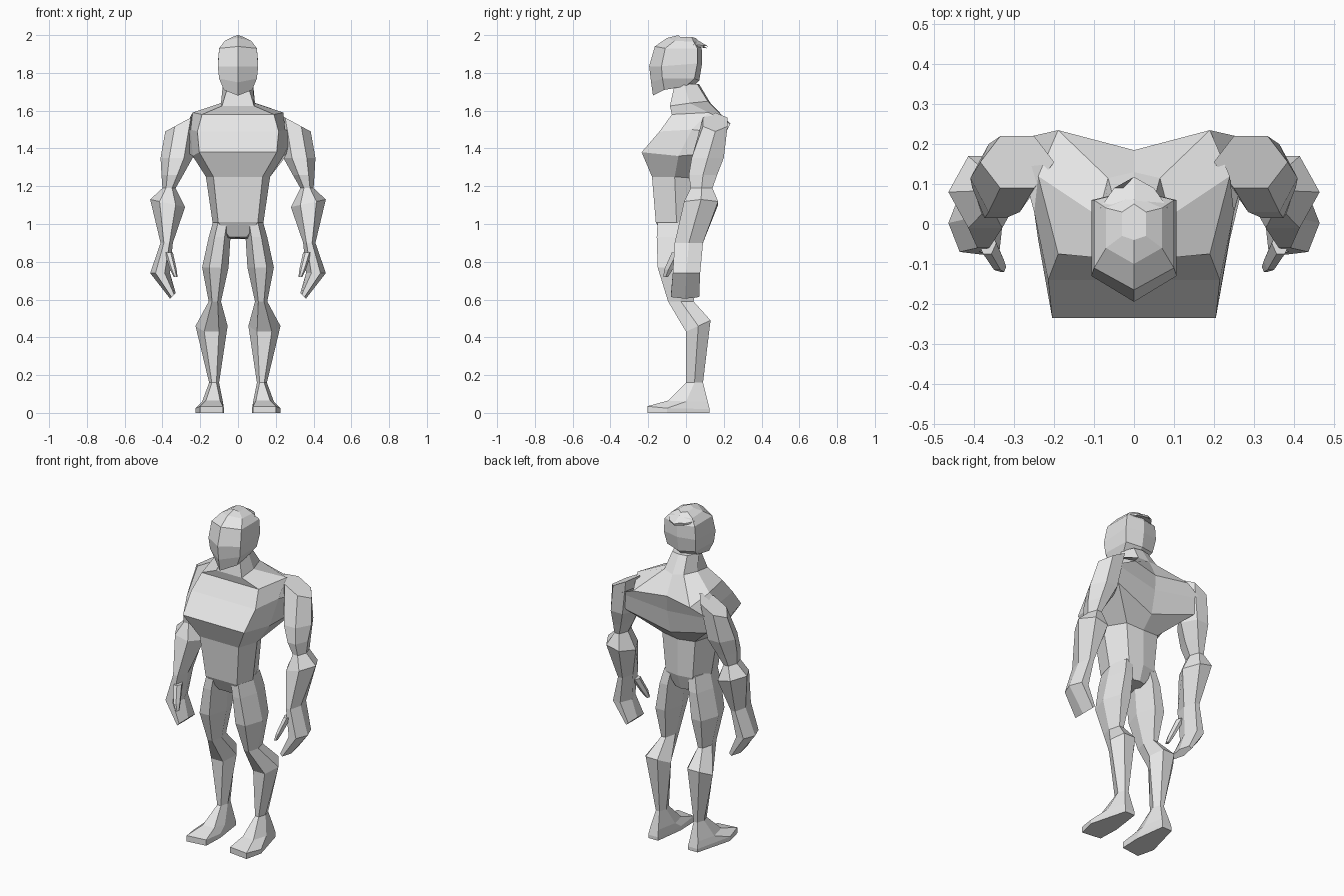
import bpy
import bmesh

default_cube = bpy.data.objects.get("Cube")
if default_cube:
    bpy.data.objects.remove(default_cube, do_unlink=True)

# One plain clay material
CLAY_VALUE = 0.8
clay = bpy.data.materials.new("light_grey_clay")
clay.use_nodes = True
clay_colour = (CLAY_VALUE, CLAY_VALUE, CLAY_VALUE, 1)
clay.diffuse_color = clay_colour
for node in clay.node_tree.nodes:
    if node.type == 'BSDF_PRINCIPLED':
        node.inputs["Base Color"].default_value = clay_colour


def loft(name, rings, mirrored=False):
    """Skin a stack of equal-sized point rings, close both ends, keep it flat shaded."""
    bm = bmesh.new()
    layers = [[bm.verts.new(point) for point in ring] for ring in rings]
    count = len(layers[0])
    for lower, upper in zip(layers, layers[1:]):
        for i in range(count):
            j = (i + 1) % count
            bm.faces.new((lower[i], lower[j], upper[j], upper[i]))
    bm.faces.new(layers[0])
    bm.faces.new(layers[-1])
    bmesh.ops.recalc_face_normals(bm, faces=bm.faces)
    mesh = bpy.data.meshes.new(name)
    bm.to_mesh(mesh)
    bm.free()
    mesh.materials.append(clay)
    obj = bpy.data.objects.new(name, mesh)
    bpy.context.scene.collection.objects.link(obj)
    if mirrored:
        modifier = obj.modifiers.new("mirror_across_body", 'MIRROR')
        modifier.use_axis[0] = True
        modifier.use_mirror_merge = False
    return obj


def symmetric(half):
    """Complete a ring from its left half, sharing any point on the centre line."""
    other_side = [(-x, y, z) for x, y, z in reversed(half) if x > 0]
    return list(half) + other_side


def hex_ring(x0, x1, y0, y1, z, lean_x=0, lean_y=0):
    """Six-sided limb section filling the given extents, optionally tilted."""
    near, far = .27, .73
    outline = ((0, .5), (near, 0), (far, 0), (1, .5), (far, 1), (near, 1))
    return [(x0 + (x1 - x0) * u,
             y0 + (y1 - y0) * v,
             z + lean_x * (u - .5) + lean_y * (v - .5)) for u, v in outline]


# Torso: front corner, flank, back corner and spine at each level, crotch to neck
torso_levels = [
    [(.045, -.12, .93), (.06, -.05, .92), (.04, .04, .92), (0, .05, .92)],
    [(.105, -.16, 1.01), (.135, -.05, 1.01), (.09, .065, 1.01), (0, .08, 1.01)],
    [(.13, -.18, 1.25), (.17, -.06, 1.25), (.11, .07, 1.24), (0, .08, 1.23)],
    [(.205, -.235, 1.38), (.24, -.04, 1.36), (.27, .19, 1.38), (0, .15, 1.3)],
    [(.215, -.14, 1.49), (.25, .03, 1.5), (.3, .21, 1.48), (0, .18, 1.44)],
    [(.19, -.075, 1.58), (.24, .12, 1.59), (.19, .235, 1.53), (0, .185, 1.53)],
    [(.085, -.085, 1.625), (.09, .02, 1.64), (.065, .115, 1.65), (0, .13, 1.64)],
    [(.05, -.06, 1.74), (.08, -.01, 1.74), (.05, .06, 1.74), (0, .07, 1.74)],
]
loft("torso", [symmetric(level) for level in torso_levels])

# Head: face centre, cheek, side of skull and back of skull, chin to crown
head_levels = [
    [(0, -.175, 1.68), (.075, -.115, 1.71), (.075, 0, 1.73), (0, .05, 1.74)],
    [(0, -.185, 1.75), (.1, -.125, 1.77), (.095, .045, 1.77), (0, .07, 1.76)],
    [(0, -.195, 1.835), (.107, -.13, 1.835), (.107, .06, 1.85), (0, .085, 1.85)],
    [(0, -.165, 1.94), (.1, -.11, 1.93), (.1, .06, 1.93), (0, .085, 1.92)],
    [(0, -.1, 1.985), (.07, -.06, 1.97), (.07, .04, 1.965), (0, .07, 1.965)],
    [(0, -.04, 2), (.03, -.03, 1.99), (.03, .03, 1.99), (0, .05, 1.985)],
]
loft("head", [symmetric(level) for level in head_levels])

# Swept-back peak at the rear of the crown
peak_levels = [
    [(0, .05, 1.98), (.085, .04, 1.95), (.085, .04, 1.94), (0, .06, 1.94)],
    [(0, .118, 1.94), (.05, .09, 1.945), (.05, .09, 1.935), (0, .112, 1.93)],
]
loft("rear_peak", [symmetric(level) for level in peak_levels])

# Arms: shoulder cap, upper arm, elbow, forearm, wrist
loft("arms", [
    hex_ring(.2, .385, .09, .22, 1.54, lean_x=-.1),
    hex_ring(.24, .41, .03, .2, 1.35),
    hex_ring(.29, .405, .015, .165, 1.26),
    hex_ring(.33, .4, .025, .14, 1.19),
    hex_ring(.28, .465, -.01, .17, 1.11, lean_x=.04),
    hex_ring(.345, .41, -.06, .09, .9),
], mirrored=True)

# Hands: mitten of closed fingers curling inward
loft("hands", [
    hex_ring(.345, .41, -.06, .09, .9),
    hex_ring(.36, .465, -.07, .075, .74),
    hex_ring(.33, .36, -.08, .07, .62, lean_x=-.03),
], mirrored=True)

loft("thumbs", [
    hex_ring(.345, .39, -.075, -.02, .85),
    hex_ring(.325, .36, -.115, -.07, .76),
    hex_ring(.32, .34, -.12, -.095, .72),
], mirrored=True)

# Legs: hip, thigh, knee, calf, ankle
loft("legs", [
    hex_ring(.03, .13, -.15, .06, 1.02),
    hex_ring(.04, .155, -.155, .075, .93),
    hex_ring(.05, .19, -.15, .075, .77),
    hex_ring(.09, .155, -.095, .04, .59),
    hex_ring(.055, .225, 0, .13, .46, lean_y=.06),
    hex_ring(.1, .153, 0, .09, .16),
], mirrored=True)

# Feet: ankle, instep, toe edge and sole, splayed outward
toe_edge = [(.075, -.06, .025), (.08, -.19, .035), (.2, -.205, .035),
            (.225, -.1, .025), (.165, .125, .02), (.1, .125, .02)]
sole = [(x, y, 0) for x, y, z in toe_edge]
loft("feet", [
    hex_ring(.1, .153, 0, .09, .16),
    [(.08, -.01, .06), (.095, -.09, .065), (.17, -.095, .065),
     (.19, 0, .06), (.16, .115, .06), (.105, .115, .06)],
    toe_edge,
    sole,
], mirrored=True)
